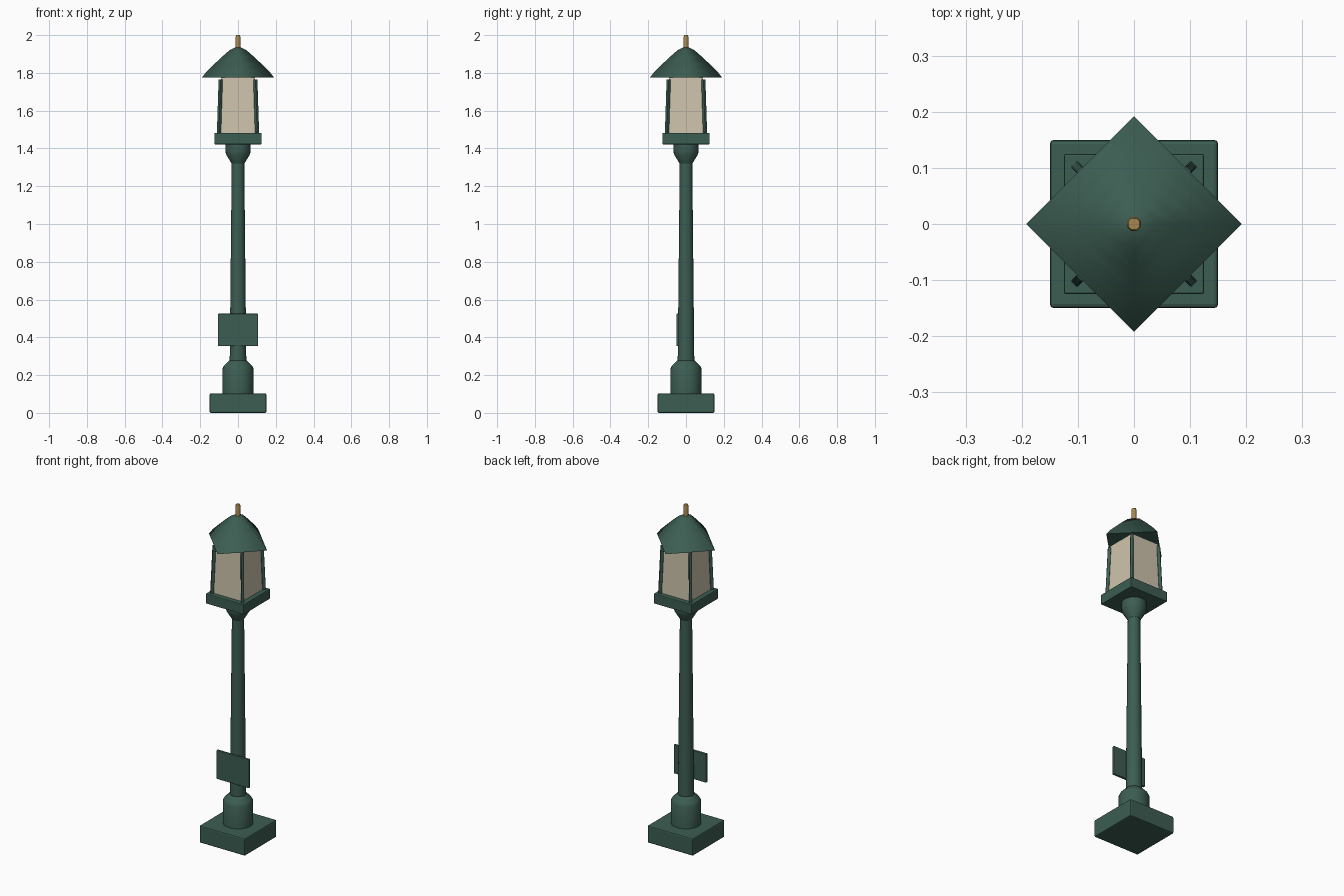
import bpy, bmesh, math
from mathutils import Vector

if "Cube" in bpy.data.objects:
    bpy.data.objects.remove(bpy.data.objects["Cube"])


def mat(name, col):
    m = bpy.data.materials.new(name)
    m.diffuse_color = (*col, 1)
    m.use_nodes = True
    m.node_tree.nodes["Principled BSDF"].inputs["Base Color"].default_value = m.diffuse_color
    return m


GREEN = mat("green_paint", (0.045, 0.11, 0.085))
GLASS = mat("cream_glass", (0.62, 0.55, 0.42))
BRASS = mat("brass", (0.38, 0.25, 0.08))


def finish(bm, name, material, angle=None, bevel=0):
    bmesh.ops.recalc_face_normals(bm, faces=bm.faces)
    me = bpy.data.meshes.new(name)
    bm.to_mesh(me)
    bm.free()
    me.materials.append(material)
    ob = bpy.data.objects.new(name, me)
    bpy.context.collection.objects.link(ob)
    if bevel:
        b = ob.modifiers.new("bevel", 'BEVEL')
        b.width, b.segments = bevel, 2
    if angle:
        bpy.ops.object.select_all(action='DESELECT')
        ob.select_set(True)
        bpy.context.view_layer.objects.active = ob
        bpy.ops.object.shade_smooth_by_angle(angle=math.radians(angle))
    return ob


def lathe(name, profile, sides, material, angle=35, turn=0):
    """Stack of polygon rings from (radius, z) pairs, capped at both ends."""
    bm = bmesh.new()
    rings = []
    for r, z in profile:
        rings.append([bm.verts.new((r * math.cos(turn + math.tau * i / sides),
                                    r * math.sin(turn + math.tau * i / sides), z))
                      for i in range(sides)])
    for a, b in zip(rings, rings[1:]):
        for i in range(sides):
            j = (i + 1) % sides
            bm.faces.new((a[i], a[j], b[j], b[i]))
    bm.faces.new(rings[0])
    bm.faces.new(rings[-1])
    return finish(bm, name, material, angle)


def box(name, lo, hi, material, bevel=0):
    bm = bmesh.new()
    bmesh.ops.create_cube(bm, size=1)
    lo, hi = Vector(lo), Vector(hi)
    for v in bm.verts:
        v.co = (lo + hi) / 2 + v.co * (hi - lo)
    return finish(bm, name, material, None, bevel)


# Plinth and post
box("plinth", (-.15, -.15, 0), (.15, .15, .103), GREEN, .007)
lathe("pedestal", [(.082, .10), (.082, .235), (.074, .25), (.046, .278)], 24, GREEN)
lathe("post", [(.044, .27), (.033, 1.34)], 24, GREEN)
lathe("collar", [(.034, 1.32), (.064, 1.37), (.066, 1.385), (.066, 1.425)], 24, GREEN)

# Notice plate on the front of the post
box("sign_plate", (-.107, -.051, .354), (.107, -.036, .525), GREEN, .003)

# Lantern: tray, tapered glass and leaning corner bars
box("lantern_tray", (-.125, -.125, 1.422), (.125, .125, 1.482), GREEN, .004)
s = math.sqrt(2)
lathe("glass", [(.097 * s, 1.478), (.09 * s, 1.782)], 4, GLASS, None, math.pi / 4)
for k in range(4):
    bm = bmesh.new()
    bmesh.ops.create_cube(bm, size=1)
    for v in bm.verts:
        top = v.co.z > 0
        v.co = (v.co.x * .018 + (.130 if top else .143), v.co.y * .016,
                1.765 if top else 1.478)
    bar = finish(bm, f"corner_bar_{k + 1}", GREEN, None, .003)
    bar.rotation_euler.z = math.pi / 4 + k * math.pi / 2

# Four-sided roof turned a corner to the front, and finial
lathe("roof", [(.192, 1.775), (.165, 1.808), (.125, 1.847), (.085, 1.885), (.045, 1.92),
               (.022, 1.932), (.004, 1.938)], 4, GREEN, 80)
lathe("finial", [(.0135, 1.92), (.0135, 1.992), (.011, 2.0)], 8, BRASS, 50, math.pi / 8)
